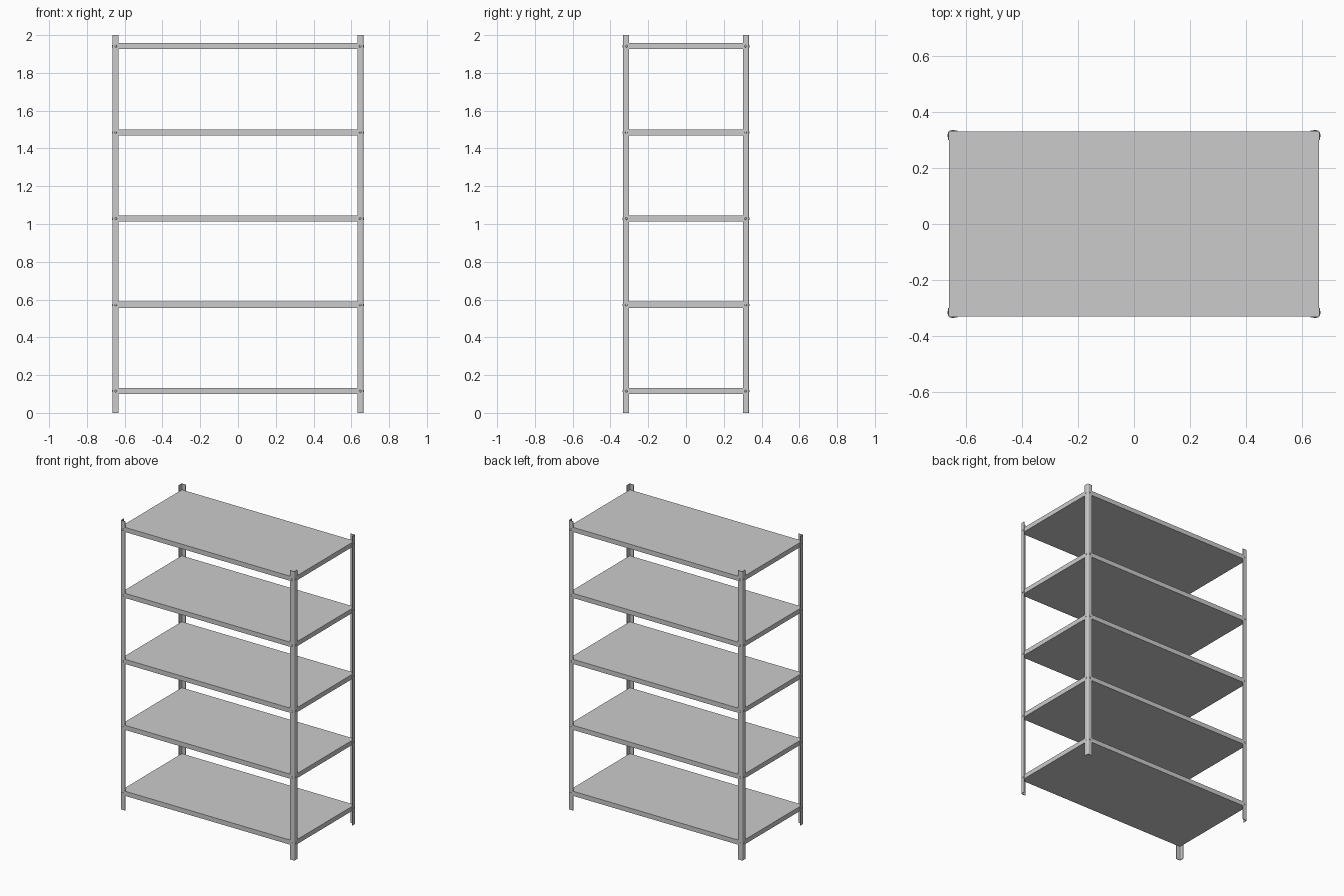
import bpy, bmesh, math
from mathutils import Matrix, Vector

if "Cube" in bpy.data.objects:
    bpy.data.objects.remove(bpy.data.objects["Cube"])

HX, HY = 0.665, 0.334            # outer faces of the posts
T, W, R = 0.004, 0.033, 0.008    # angle thickness, flange width, bend radius
SHELF_H = 0.032
LEVELS = [0.100 + 0.4565 * i for i in range(5)]


def finish(name, bm):
    bmesh.ops.recalc_face_normals(bm, faces=bm.faces)
    mesh = bpy.data.meshes.new(name)
    bm.to_mesh(mesh)
    bm.free()
    obj = bpy.data.objects.new(name, mesh)
    bpy.context.collection.objects.link(obj)
    return obj


def prism(name, points, z0, z1):
    bm = bmesh.new()
    face = bm.faces.new([bm.verts.new((x, y, z0)) for x, y in points])
    ext = bmesh.ops.extrude_face_region(bm, geom=[face])
    verts = [v for v in ext["geom"] if isinstance(v, bmesh.types.BMVert)]
    bmesh.ops.translate(bm, verts=verts, vec=(0, 0, z1 - z0))
    return finish(name, bm)


def arc(r, n=4):
    # rounded corner measured inward from the outer corner of the post
    c = R
    return [(c - r * math.cos(a), c - r * math.sin(a))
            for a in (math.pi / 2 * i / n for i in range(n + 1))]


# L-shaped section with a rounded bend, as distances in from the corner
section = ([(0, W)] + arc(R) + [(W, 0), (W, T)]
           + arc(R - T)[::-1] + [(T, W)])


def bolt_heads(name, sx, sy):
    bm = bmesh.new()
    mid = 0.018
    for z in LEVELS:
        zc = z + SHELF_H / 2 - 0.001
        for pos, thin in (((HX, HY - mid, zc), (0.5, 1, 1)),
                          ((HX - mid, HY, zc), (1, 0.5, 1))):
            p = Vector((pos[0] * sx, pos[1] * sy, pos[2]))
            m = Matrix.Translation(p) @ Matrix.Diagonal((*thin, 1))
            bmesh.ops.create_uvsphere(bm, u_segments=12, v_segments=8,
                                      radius=0.006, matrix=m)
    obj = finish(name, bm)
    for f in obj.data.polygons:
        f.use_smooth = True


# Four corner posts with bolts at every shelf
for sy, depth in ((-1, "front"), (1, "back")):
    for sx, side in ((-1, "left"), (1, "right")):
        pts = [(sx * (HX - u), sy * (HY - v)) for u, v in section]
        prism(f"{depth}_{side}_post", pts, 0, 2)
        bolt_heads(f"{depth}_{side}_bolts", sx, sy)

# Five shelves, corners clipped to sit inside the post bends
sxh, syh, c = HX - T + 0.001, HY - T + 0.001, 0.004
outline = [(sxh - c, -syh), (sxh, -syh + c), (sxh, syh - c), (sxh - c, syh),
           (-sxh + c, syh), (-sxh, syh - c), (-sxh, -syh + c), (-sxh + c, -syh)]
for i, z in enumerate(LEVELS):
    prism(f"shelf_{i + 1}", outline, z, z + SHELF_H)
